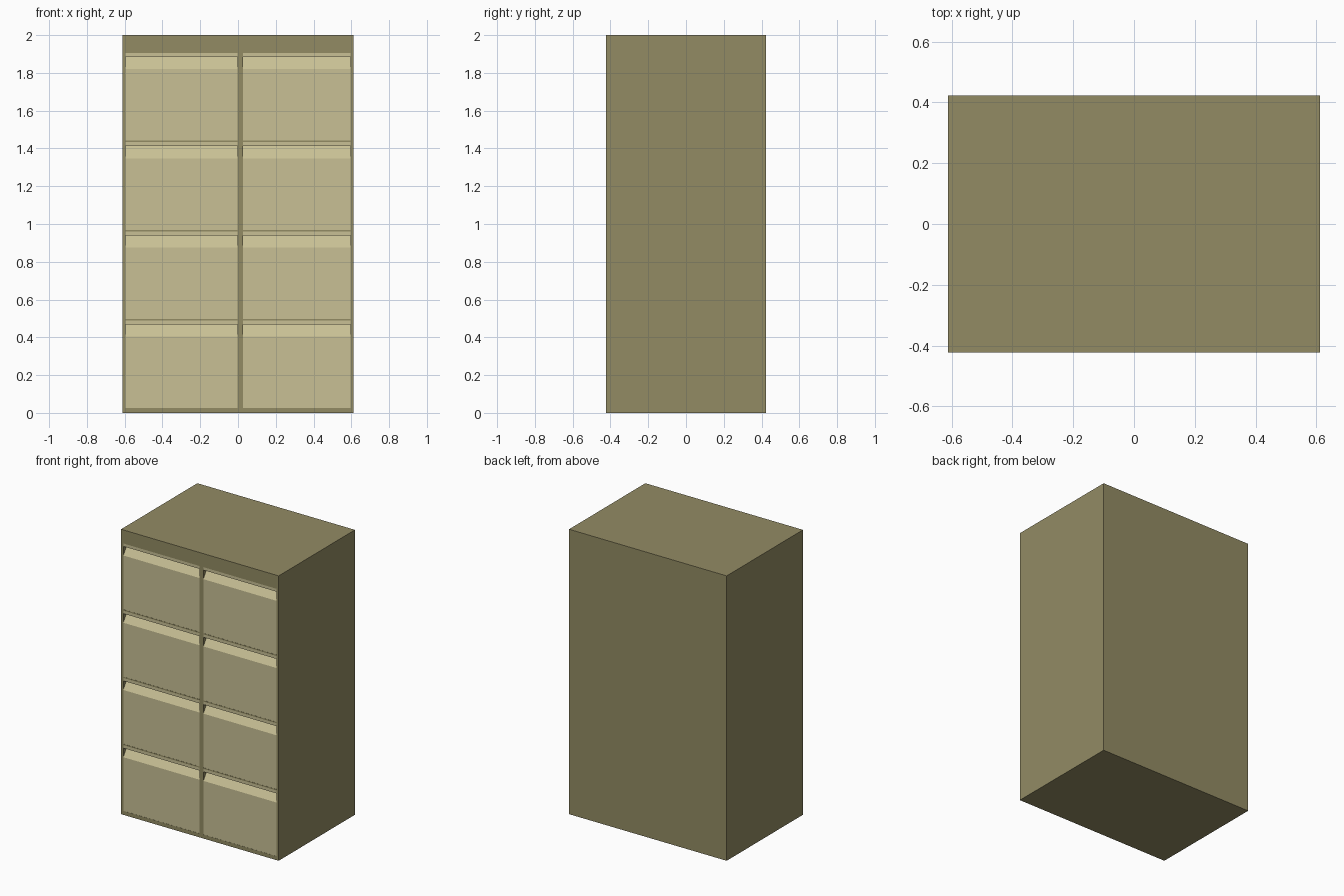
import bpy, bmesh

if "Cube" in bpy.data.objects:
    bpy.data.objects.remove(bpy.data.objects["Cube"])

W, D, H = 0.612, 0.423, 2.0             # half width, half depth, height
COLUMNS = [(-0.595, -0.003), (0.027, 0.595)]
PITCH, TOP, GAP = 0.472, 1.905, 0.008
POCKET = 0.10                           # depth of the drawer openings


def material(name, rgb):
    m = bpy.data.materials.new(name)
    m.diffuse_color = (*rgb, 1)
    m.use_nodes = True
    m.node_tree.nodes["Principled BSDF"].inputs["Base Color"].default_value = m.diffuse_color
    return m


def extrude_x(bm, profile, x0, x1):
    """Closed (y, z) profile swept from x0 to x1."""
    face = bm.faces.new([bm.verts.new((x0, y, z)) for y, z in profile])
    out = bmesh.ops.extrude_face_region(bm, geom=[face])
    moved = [v for v in out["geom"] if isinstance(v, bmesh.types.BMVert)]
    bmesh.ops.translate(bm, verts=moved, vec=(x1 - x0, 0, 0))


def finish(bm, name, mat):
    bmesh.ops.recalc_face_normals(bm, faces=bm.faces)
    me = bpy.data.meshes.new(name)
    bm.to_mesh(me)
    bm.free()
    me.materials.append(mat)
    ob = bpy.data.objects.new(name, me)
    bpy.context.collection.objects.link(ob)
    return ob


def rect(y0, y1, z0, z1):
    return [(y0, z0), (y1, z0), (y1, z1), (y0, z1)]


body_mat = material("dark_olive", (0.29, 0.26, 0.127))
drawer_mat = material("pale_tan", (0.58, 0.53, 0.30))

# Drawer openings: (x0, x1, z0, z1)
openings = []
for x0, x1 in COLUMNS:
    for row in range(4):
        z1 = TOP - row * PITCH
        z0 = 0.027 if row == 3 else z1 - PITCH + GAP
        openings.append((x0, x1, z0, z1))

# Cabinet: solid block with a pocket cut for every drawer
bm = bmesh.new()
extrude_x(bm, rect(-D, D, 0, H), -W, W)
cabinet = finish(bm, "cabinet", body_mat)

bm = bmesh.new()
for x0, x1, z0, z1 in openings:
    extrude_x(bm, rect(-D - 0.1, -D + POCKET, z0, z1), x0, x1)
cutter = finish(bm, "opening_cutter", body_mat)
cutter.hide_render = True

mod = cabinet.modifiers.new("openings", "BOOLEAN")
mod.operation, mod.solver, mod.object = "DIFFERENCE", "EXACT", cutter
bpy.context.view_layer.update()
cut = bpy.data.meshes.new_from_object(
    cabinet.evaluated_get(bpy.context.evaluated_depsgraph_get()))
cabinet.modifiers.clear()
cabinet.data = cut
bpy.data.objects.remove(cutter)

# Drawers: front slab with a sloped finger groove beneath a thin lip
for i, (x0, x1, z0, z1) in enumerate(openings):
    yf, yb = -D + 0.001, -D + POCKET - 0.001
    profile = [(yf, z0), (yf, z1 - 0.085), (yf + 0.042, z1 - 0.021),
               (yf, z1 - 0.021), (yf, z1), (yb, z1), (yb, z0)]
    bm = bmesh.new()
    extrude_x(bm, profile, x0, x1)
    finish(bm, f"drawer_{i + 1}", drawer_mat)
